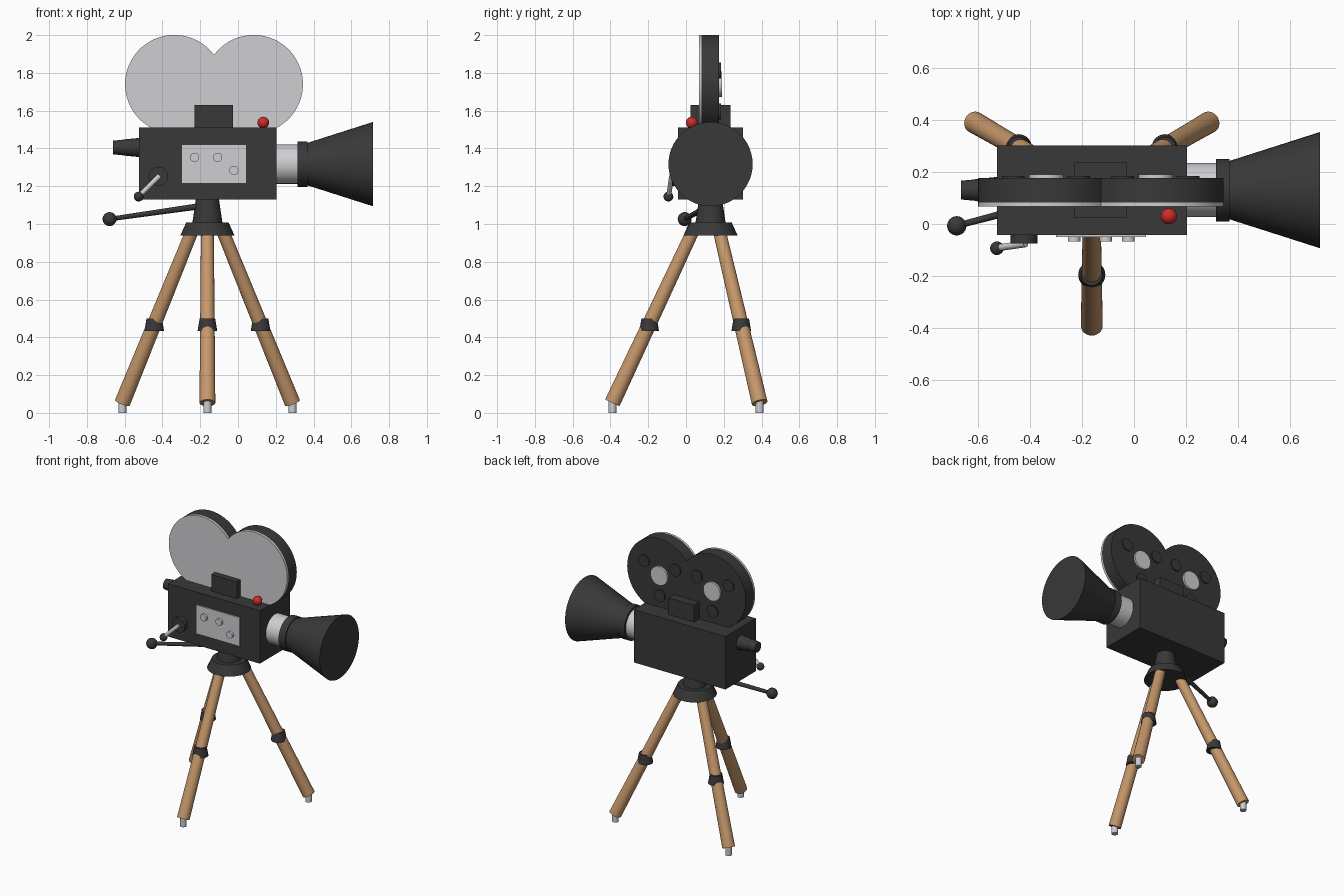
import bpy, bmesh, math
from mathutils import Vector

cube = bpy.data.objects.get("Cube")
if cube:
    bpy.data.objects.remove(cube, do_unlink=True)


def material(name, rgb):
    m = bpy.data.materials.new(name)
    m.use_nodes = True
    color = (*rgb, 1)
    m.diffuse_color = color
    m.node_tree.nodes["Principled BSDF"].inputs["Base Color"].default_value = color
    return m


BLACK = material("matte black", (0.04, 0.04, 0.04))
SILVER = material("silver", (0.62, 0.62, 0.65))
WOOD = material("tan wood", (0.56, 0.31, 0.145))
RED = material("red", (0.62, 0.025, 0.02))


def finish(bm, name, mat, smooth=True):
    bmesh.ops.recalc_face_normals(bm, faces=bm.faces)
    mesh = bpy.data.meshes.new(name)
    bm.to_mesh(mesh)
    bm.free()
    mesh.materials.append(mat)
    obj = bpy.data.objects.new(name, mesh)
    bpy.context.collection.objects.link(obj)
    if smooth:
        bpy.ops.object.select_all(action='DESELECT')
        obj.select_set(True)
        bpy.context.view_layer.objects.active = obj
        bpy.ops.object.shade_smooth_by_angle(angle=math.radians(35))
    return obj


def box(name, mat, low, high):
    bm = bmesh.new()
    bmesh.ops.create_cube(bm, size=1)
    low, high = Vector(low), Vector(high)
    bmesh.ops.scale(bm, vec=high - low, verts=bm.verts)
    bmesh.ops.translate(bm, vec=(low + high) / 2, verts=bm.verts)
    return finish(bm, name, mat, False)


def rod(name, mat, start, end, r1, r2=None, sides=32):
    """Cylinder or cone running from start to end."""
    start, end = Vector(start), Vector(end)
    axis = end - start
    bm = bmesh.new()
    bmesh.ops.create_cone(bm, cap_ends=True, segments=sides, radius1=r1,
                          radius2=r1 if r2 is None else r2, depth=axis.length)
    turn = Vector((0, 0, 1)).rotation_difference(axis)
    bmesh.ops.rotate(bm, matrix=turn.to_matrix(), verts=bm.verts)
    bmesh.ops.translate(bm, vec=(start + end) / 2, verts=bm.verts)
    return finish(bm, name, mat)


def ball(name, mat, center, radius):
    bm = bmesh.new()
    bmesh.ops.create_uvsphere(bm, u_segments=24, v_segments=12, radius=radius)
    bmesh.ops.translate(bm, vec=center, verts=bm.verts)
    return finish(bm, name, mat)


MID_Y = 0.13       # depth of the camera axis
TRI_X = -0.162     # tripod centre
LENS_Z = 1.317

# Camera body and the block holding the magazine
FRONT, BACK = -0.042, 0.302
box("camera_body", BLACK, (-0.525, FRONT, 1.13), (0.203, BACK, 1.51))
box("magazine_mount", BLACK, (-0.23, 0.025, 1.5), (-0.027, 0.235, 1.63))

# Twin-lobed film magazine
REEL_R, REEL_Z, REEL_GAP = 0.261, 1.74, 0.21
REEL_MID = -0.127


def magazine(name, mat, y0, y1):
    cusp = math.acos(REEL_GAP / REEL_R)
    sweep, steps = 2 * (math.pi - cusp), 48
    bm = bmesh.new()
    verts = []
    for side, first in ((1, cusp - math.pi), (-1, cusp)):
        for i in range(steps):
            a = first + sweep * i / steps
            verts.append(bm.verts.new((REEL_MID + side * REEL_GAP + REEL_R * math.cos(a),
                                       y0, REEL_Z + REEL_R * math.sin(a))))
    face = bm.faces.new(verts)
    grown = bmesh.ops.extrude_face_region(bm, geom=[face])["geom"]
    moved = [v for v in grown if isinstance(v, bmesh.types.BMVert)]
    bmesh.ops.translate(bm, vec=(0, y1 - y0, 0), verts=moved)
    return finish(bm, name, mat)


magazine("magazine_cover", SILVER, 0.068, 0.083)
magazine("magazine_case", BLACK, 0.083, 0.176)

# Hubs and raised discs on the back of the magazine
for label, side in (("right", -1), ("left", 1)):
    x = REEL_MID + side * REEL_GAP
    rod(label + "_reel_hub", SILVER, (x, 0.17, REEL_Z), (x, 0.19, REEL_Z), 0.067)
    for i in range(3):
        a = math.radians(30 + 120 * i)
        dx, z = x + 0.145 * math.cos(a), REEL_Z + 0.145 * math.sin(a)
        rod(f"{label}_reel_disc_{i + 1}", BLACK, (dx, 0.17, z), (dx, 0.185, z), 0.043)

# Lens barrel, ring and hood
for name, mat, x0, x1, r0, r1 in (
        ("lens_barrel", SILVER, 0.19, 0.33, 0.104, 0.104),
        ("lens_ring", BLACK, 0.315, 0.367, 0.12, 0.12),
        ("lens_hood", BLACK, 0.36, 0.714, 0.11, 0.223)):
    rod(name, mat, (x0, MID_Y, LENS_Z), (x1, MID_Y, LENS_Z), r0, r1, 48)

# Viewfinder
rod("viewfinder_tube", BLACK, (-0.51, MID_Y, 1.405), (-0.61, MID_Y, 1.405), 0.052, 0.042)
rod("viewfinder_eyepiece", BLACK, (-0.6, MID_Y, 1.405), (-0.663, MID_Y, 1.405), 0.042, 0.036)

# Control panel with knobs
box("control_panel", SILVER, (-0.3, FRONT - 0.008, 1.215), (0.046, FRONT + 0.01, 1.422))
for i, (x, z) in enumerate(((-0.23, 1.353), (-0.108, 1.353), (-0.022, 1.284))):
    rod(f"panel_knob_{i + 1}", SILVER, (x, FRONT, z), (x, FRONT - 0.026, z), 0.024)

# Crank
rod("crank_hub", BLACK, (-0.422, FRONT + 0.01, 1.252), (-0.422, -0.074, 1.252), 0.051)
rod("crank_arm", SILVER, (-0.415, -0.076, 1.255), (-0.525, -0.092, 1.147), 0.013)
ball("crank_grip", BLACK, (-0.526, -0.093, 1.145), 0.026)

# Record light
ball("record_light", RED, (0.134, 0.03, 1.537), 0.031)

# Tripod head and pan handle
rod("tripod_neck", BLACK, (TRI_X, MID_Y, 0.99), (TRI_X, MID_Y, 1.14), 0.082, 0.06)
rod("tripod_base", BLACK, (TRI_X, MID_Y, 0.94), (TRI_X, MID_Y, 1.008), 0.143, 0.112)
rod("pan_handle", BLACK, (TRI_X, MID_Y, 1.1), (-0.68, -0.007, 1.026), 0.017, 0.012)
ball("pan_handle_grip", BLACK, (-0.68, -0.007, 1.026), 0.037)

# Three legs with collars and feet
for i, label in enumerate(("front", "back_left", "back_right")):
    a = math.radians(-90 + 120 * i)

    def at(radius, z):
        return (TRI_X + radius * math.cos(a), MID_Y + radius * math.sin(a), z)

    rod(label + "_leg", WOOD, at(0.52, 0.053), at(0.09, 0.97), 0.042, 0.034)
    rod(label + "_leg_collar", BLACK, at(0.325, 0.434), at(0.325, 0.5), 0.052, 0.041)
    rod(label + "_foot", SILVER, at(0.52, 0), at(0.52, 0.08), 0.021)
